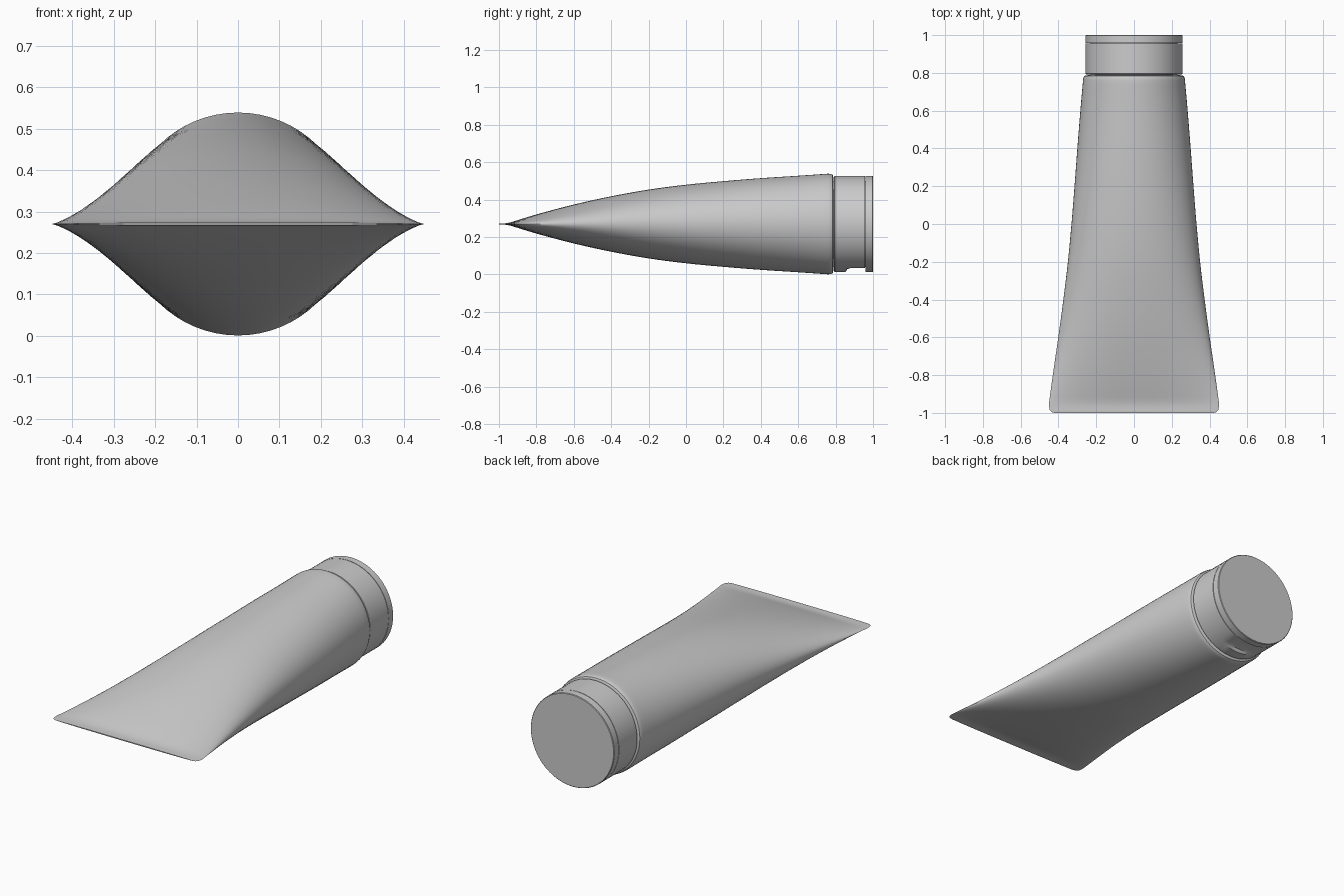
import bpy, bmesh, math

if "Cube" in bpy.data.objects:
    bpy.data.objects.remove(bpy.data.objects["Cube"], do_unlink=True)

SIDES = 64
CENTRE_Z = 0.27

grey = bpy.data.materials.new("plain grey")
grey.use_nodes = True
tone = (0.6, 0.6, 0.6, 1)
grey.diffuse_color = tone
grey.node_tree.nodes["Principled BSDF"].inputs["Base Color"].default_value = tone


def loft(name, rings, floor=None):
    """Skin ellipses (y, half width, half height); floor(y) flattens the underside."""
    bm = bmesh.new()
    loops = []
    for i, (y, a, b) in enumerate(rings):
        loop = []
        for k in range(SIDES):
            t = math.tau * k / SIDES
            z = b * math.sin(t)
            if floor:
                z = max(z, floor(i))
            loop.append(bm.verts.new((a * math.cos(t), y, CENTRE_Z + z)))
        loops.append(loop)
    for p, q in zip(loops, loops[1:]):
        for k in range(SIDES):
            n = (k + 1) % SIDES
            bm.faces.new((p[k], p[n], q[n], q[k]))
    bm.faces.new(loops[0])
    bm.faces.new(loops[-1])
    bmesh.ops.recalc_face_normals(bm, faces=bm.faces)
    mesh = bpy.data.meshes.new(name)
    bm.to_mesh(mesh)
    bm.free()
    mesh.materials.append(grey)
    obj = bpy.data.objects.new(name, mesh)
    bpy.context.collection.objects.link(obj)
    bpy.ops.object.select_all(action='DESELECT')
    obj.select_set(True)
    bpy.context.view_layer.objects.active = obj
    bpy.ops.object.shade_smooth_by_angle(angle=math.radians(35))
    return obj


def spline(pts, steps=4):
    """Catmull-Rom curve through the profile points."""
    ext = [pts[0]] + pts + [pts[-1]]
    out = []
    for p0, p1, p2, p3 in zip(ext, ext[1:], ext[2:], ext[3:]):
        for s in range(steps):
            t = s / steps
            out.append(tuple(
                0.5 * (2 * b + (c - a) * t + (2 * a - 5 * b + 4 * c - d) * t ** 2
                       + (3 * b - a - 3 * c + d) * t ** 3)
                for a, b, c, d in zip(p0, p1, p2, p3)))
    return out + [pts[-1]]


# Tube: flat crimped seam with rounded corners, opening out to a round shoulder
seam = [(-1, 0.42, 0.003), (-0.996, 0.436, 0.004), (-0.985, 0.446, 0.004), (-0.965, 0.45, 0.004)]
sleeve = [(-0.94, 0.449, 0.008), (-0.8, 0.43, 0.051), (-0.6, 0.401, 0.104),
          (-0.4, 0.374, 0.148), (-0.2, 0.35, 0.184), (0, 0.331, 0.21),
          (0.2, 0.315, 0.229), (0.4, 0.3, 0.245), (0.6, 0.284, 0.258), (0.76, 0.27, 0.269)]
shoulder = [(0.774, 0.268, 0.268), (0.783, 0.264, 0.264), (0.787, 0.256, 0.256), (0.788, 0.235, 0.235)]
loft("tube_body", seam + spline(sleeve) + shoulder)

# Neck hidden between tube and cap, also filling the lid seam
loft("neck", [(0.78, 0.23, 0.23), (0.97, 0.23, 0.23)])

# Cap base with a flattened thumb notch on the underside
R = 0.257
base = [(0.791, 0.24, 0.24), (0.791, 0.251, 0.251), (0.796, R, R), (0.853, R, R),
        (0.862, R, R), (0.88, R, R), (0.956, R, R), (0.956, 0.22, 0.22)]
notch = {4: -0.241, 5: -0.236, 6: -0.236}
loft("cap_base", base, lambda i: notch.get(i, -1))

# Lid disc
loft("cap_lid", [(0.959, 0.22, 0.22), (0.959, R, R), (0.997, R, R), (1, 0.254, 0.254)])
